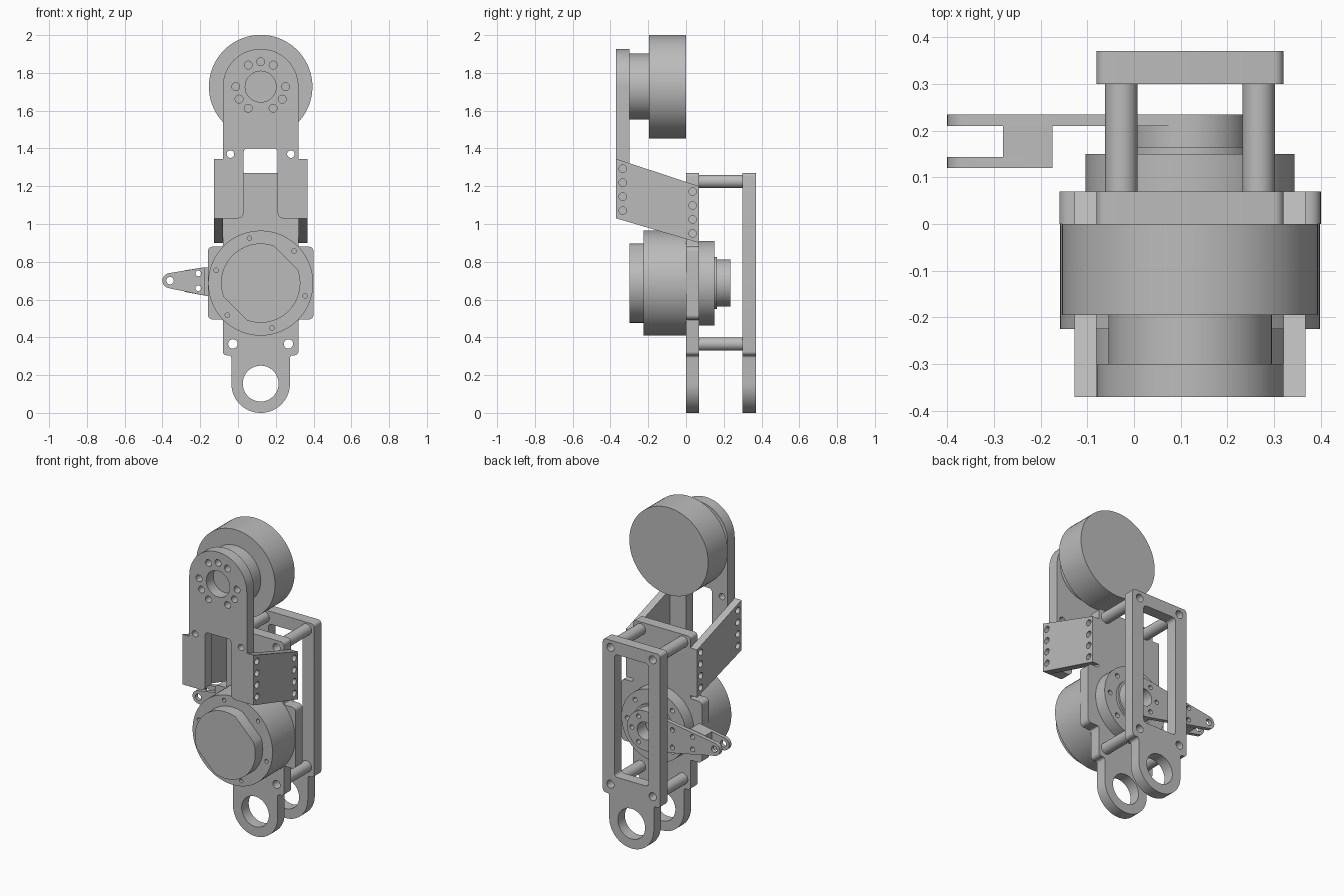
import bpy, bmesh, math
from mathutils import Vector, geometry

if "Cube" in bpy.data.objects:
    bpy.data.objects.remove(bpy.data.objects["Cube"])

CX = 0.12        # vertical centre line of the assembly
TOP_Z = 1.727    # upper motor axis
MID_Z = 0.687    # lower motor axis

GREY = (0.5, 0.5, 0.5, 1)
metal = bpy.data.materials.new("plain grey metal")
metal.use_nodes = True
metal.diffuse_color = GREY
metal.node_tree.nodes["Principled BSDF"].inputs["Base Color"].default_value = GREY


def circle(x, z, r, n=None):
    n = n or (72 if r > 0.1 else 36 if r > 0.03 else 20)
    return [(x + r * math.cos(2 * math.pi * i / n), z + r * math.sin(2 * math.pi * i / n))
            for i in range(n)]


def ring(z, radius, r, angles):
    return [circle(CX + radius * math.cos(math.radians(a)),
                   z + radius * math.sin(math.radians(a)), r) for a in angles]


def rounded(corners):
    """Closed outline from (x, z, fillet radius) corners."""
    pts = []
    for i, (x, z, r) in enumerate(corners):
        p = Vector((x, z))
        if r == 0:
            pts.append(p)
            continue
        a = (Vector(corners[i - 1][:2]) - p).normalized()
        b = (Vector(corners[(i + 1) % len(corners)][:2]) - p).normalized()
        half = a.angle(b) / 2
        centre = p + (a + b).normalized() * r / math.sin(half)
        start = p + a * r / math.tan(half) - centre
        end = p + b * r / math.tan(half) - centre
        sweep = math.atan2(start.x * end.y - start.y * end.x, start.dot(end))
        steps = 24 if r > 0.1 else 6
        for k in range(steps + 1):
            t = sweep * k / steps
            pts.append(centre + Vector((start.x * math.cos(t) - start.y * math.sin(t),
                                        start.x * math.sin(t) + start.y * math.cos(t))))
    return [tuple(p) for i, p in enumerate(pts) if (p - pts[i - 1]).length > 1e-4]


def mirrored(half):
    """Outline from its right half, listed upward as (offset, z, fillet)."""
    return rounded([(CX + d, z, r) for d, z, r in half] +
                   [(CX - d, z, r) for d, z, r in reversed(half)])


def hull(pts):
    return [pts[i] for i in geometry.convex_hull_2d(pts)]


def slab(name, loops, lo, hi, axis="Y"):
    """Extrude an outline with holes between lo and hi along the axis."""
    curve = bpy.data.curves.new(name, "CURVE")
    curve.dimensions = "2D"
    curve.fill_mode = "BOTH"
    curve.extrude = (hi - lo) / 2
    for loop in loops:
        s = curve.splines.new("POLY")
        s.points.add(len(loop) - 1)
        for point, (u, v) in zip(s.points, loop):
            point.co = (u, v, 0, 1)
        s.use_cyclic_u = True
    temp = bpy.data.objects.new(name + " outline", curve)
    bpy.context.collection.objects.link(temp)
    graph = bpy.context.evaluated_depsgraph_get()
    mesh = bpy.data.meshes.new_from_object(temp.evaluated_get(graph))
    bpy.data.objects.remove(temp)
    bpy.data.curves.remove(curve)
    bm = bmesh.new()
    bm.from_mesh(mesh)
    mid = (lo + hi) / 2
    for v in bm.verts:
        a, b, c = v.co
        v.co = (a, mid - c, b) if axis == "Y" else (mid + c, a, b)
    bmesh.ops.remove_doubles(bm, verts=bm.verts, dist=1e-5)
    bmesh.ops.recalc_face_normals(bm, faces=bm.faces)
    bm.to_mesh(mesh)
    bm.free()
    mesh.name = name
    mesh.materials.clear()
    mesh.materials.append(metal)
    obj = bpy.data.objects.new(name, mesh)
    bpy.context.collection.objects.link(obj)
    bpy.ops.object.select_all(action="DESELECT")
    obj.select_set(True)
    bpy.context.view_layer.objects.active = obj
    bpy.ops.object.shade_smooth_by_angle(angle=math.radians(30))
    return obj


def disc(name, z, r, lo, hi, holes=()):
    return slab(name, [circle(CX, z, r), *holes], lo, hi)


# Upper motor and its mounting plate
disc("upper_motor", TOP_Z, 0.274, -0.195, 0)
disc("upper_motor_hub", TOP_Z, 0.175, -0.3, -0.195)
plate = mirrored([(0.09, 1.4, 0.02), (0.09, 1.03, 0.03), (0.2, 1.03, 0), (0.2, TOP_Z + 0.2, 0.2)])
bolts = ring(TOP_Z, 0.132, 0.021, [90, 60, 120, 0, 180, -30, 210, -60, 240])
slab("upper_plate", [plate, circle(CX, TOP_Z, 0.082), *bolts,
                     circle(CX - 0.16, 1.37, 0.02), circle(CX + 0.16, 1.37, 0.02)], -0.37, -0.3)

# Slanted side brackets joining the upper and middle plates
bracket = [(-0.37, 1.03), (0.07, 0.9), (0.07, 1.2), (-0.37, 1.345)]
rivets = [circle(y, z - 0.074 * i, 0.02) for y, z in ((-0.335, 1.293), (0.035, 1.172))
          for i in range(4)]
for name, lo in (("right_bracket", -0.127), ("left_bracket", 0.32)):
    slab(name, [bracket, *rivets], lo, lo + 0.047, "X")

# Middle plate and rear frame share the lower eye and standoff holes
eye = [(0.155, 0, 0.155), (0.155, 0.305, 0.015), (0.2, 0.305, 0.02)]
wings = [(0.2, 0.495, 0.01), (0.28, 0.495, 0.025), (0.28, 0.88, 0.025), (0.2, 0.88, 0.01)]
head = [(0.2, 1.27, 0.02)]
posts = [(CX + s * 0.147, z) for s in (-1, 1) for z in (0.365, 1.225)]
drilled = [circle(x, z, 0.025) for x, z in posts] + [circle(CX, 0.155, 0.095)]
slab("middle_plate", [mirrored(eye + wings + head), *drilled], 0, 0.07)
window = mirrored([(0.118, 0.42, 0.02), (0.118, 1.19, 0.02)])
slab("rear_frame", [mirrored(eye + head), window, *drilled], 0.3, 0.37)
for i, (x, z) in enumerate(posts):
    slab(f"standoff_{i + 1}", [circle(x, z, 0.035), circle(x, z, 0.025)], 0.07, 0.3)

# Lower motor with a screwed rim and a front cap with two flats
disc("lower_motor", MID_Z, 0.278, -0.18, 0)
disc("lower_motor_rim", MID_Z, 0.278, -0.225, -0.18,
     ring(MID_Z, 0.245, 0.012, range(-16, 344, 60)))
cap = []
for x, z in circle(CX, MID_Z, 0.21):
    d = (x - CX + z - MID_Z) / math.sqrt(2)
    if abs(d) < 0.197:
        cap.append((x, z))
slab("lower_motor_cap", [cap], -0.3, -0.225)

# Output flange and hub behind the middle plate
disc("output_flange", MID_Z, 0.224, 0.07, 0.15,
     ring(MID_Z, 0.183, 0.015, range(0, 360, 45)))
bore = [circle(CX, MID_Z, 0.055)] + ring(MID_Z, 0.092, 0.014, range(0, 360, 60))
disc("output_collar", MID_Z, 0.138, 0.15, 0.165, bore)
disc("output_hub", MID_Z, 0.125, 0.165, 0.21, bore)

# Forked lever arm
tip = circle(-0.36, 0.7, 0.04)
pin = circle(-0.36, 0.7, 0.02)
web_holes = [circle(-0.21, 0.738, 0.015), circle(-0.21, 0.66, 0.015)]
root = [(-0.175, 0.771), (-0.175, 0.621)]
arm_holes = [circle(-0.07, 0.745, 0.015), circle(-0.07, 0.635, 0.015)]
slab("lever_rear_plate", [hull(tip + circle(CX, MID_Z, 0.125)), pin, *web_holes,
                          *arm_holes, *bore], 0.21, 0.235)
slab("lever_front_plate", [hull(tip + root), pin, *web_holes], 0.12, 0.143)
slab("lever_web", [[(-0.28, 0.64), root[1], root[0], (-0.28, 0.755)], *web_holes], 0.143, 0.21)
